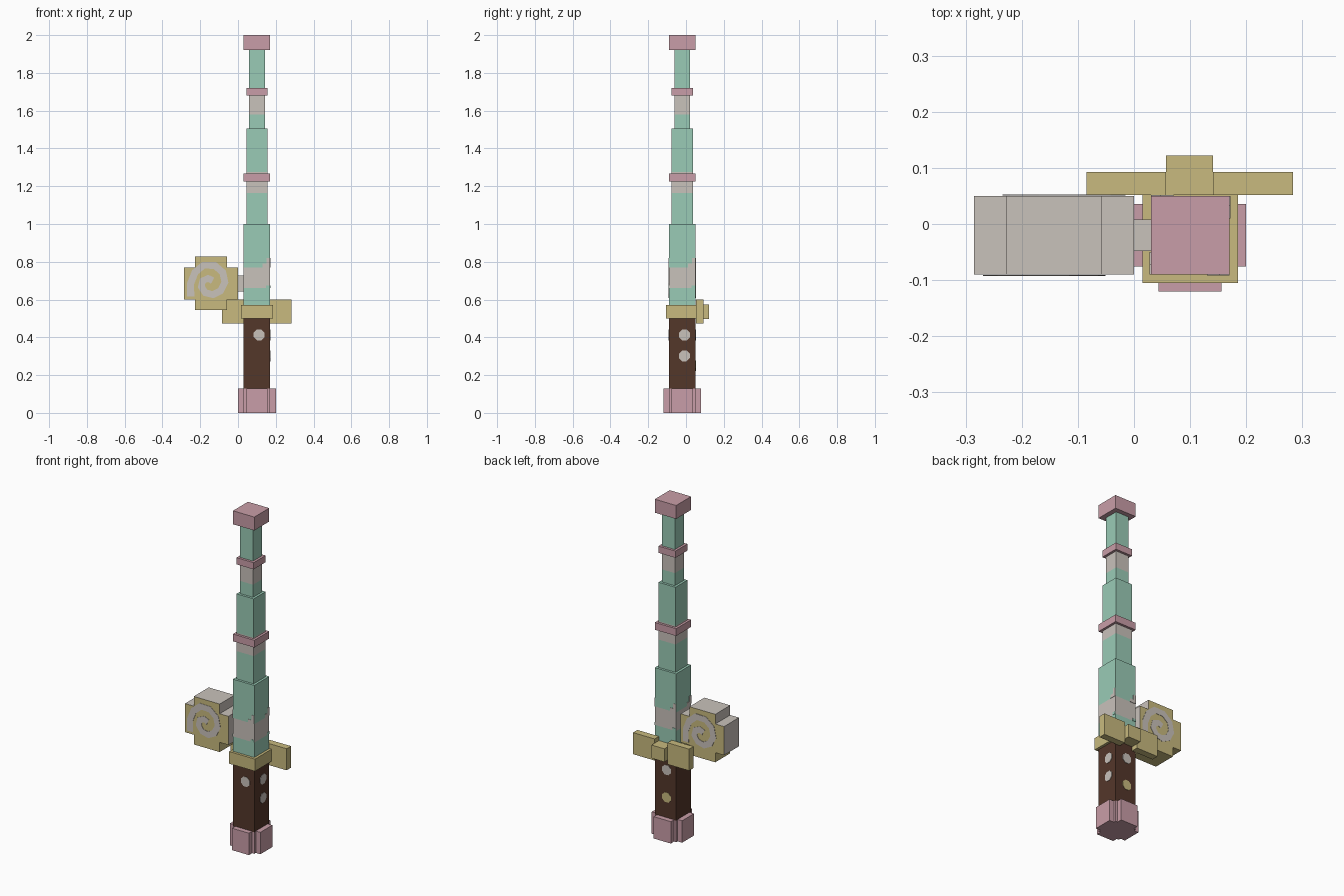
import bpy, bmesh, math
from mathutils import Vector, Matrix

if "Cube" in bpy.data.objects:
    bpy.data.objects.remove(bpy.data.objects["Cube"])


def material(name, rgb):
    lin = [((c / 255 + 0.055) / 1.055) ** 2.4 for c in rgb] + [1]
    m = bpy.data.materials.new(name)
    m.use_nodes = True
    m.diffuse_color = lin
    m.node_tree.nodes["Principled BSDF"].inputs["Base Color"].default_value = lin
    return m


PINK = material("dusty pink", (201, 158, 168))
GREEN = material("pale green", (154, 203, 182))
GREY = material("warm grey", (201, 194, 187))
GOLD = material("soft gold", (200, 186, 126))
BROWN = material("dark brown", (84, 55, 42))
CX, CY = 0.1, -0.02          # axis of the shaft


def finish(name, bm, *mats):
    bmesh.ops.recalc_face_normals(bm, faces=bm.faces)
    me = bpy.data.meshes.new(name)
    bm.to_mesh(me)
    bm.free()
    for m in mats:
        me.materials.append(m)
    ob = bpy.data.objects.new(name, me)
    bpy.context.collection.objects.link(ob)
    return ob


def box_mesh(x, y, z):
    bm = bmesh.new()
    bmesh.ops.create_cube(bm, size=1)
    for v in bm.verts:
        v.co = [(a + b) / 2 + (b - a) * c for (a, b), c in zip((x, y, z), v.co)]
    return bm


def box(name, x, y, z, mat):
    return finish(name, box_mesh(x, y, z), mat)


def column(name, hx, hy, z0, z1, mat, band=None):
    """Box on the shaft axis, with an optional grey band cut into its sides."""
    bm = box_mesh((CX - hx, CX + hx), (CY - hy, CY + hy), (z0, z1))
    for z in band or ():
        bmesh.ops.bisect_plane(bm, geom=bm.verts[:] + bm.edges[:] + bm.faces[:],
                               plane_co=(0, 0, z), plane_no=(0, 0, 1))
    if band:
        for f in bm.faces:
            f.material_index = int(band[0] < f.calc_center_median().z < band[1])
    return finish(name, bm, mat, GREY)


def side_plate(name, side, half, outline, mat):
    """Thin plate on a shaft side: 0 front, 1 left, 2 back, 3 right."""
    bm = bmesh.new()
    face = bm.faces.new([bm.verts.new((u, -half - 0.002, z)) for u, z in outline])
    new = bmesh.ops.extrude_face_region(bm, geom=[face])["geom"]
    for v in new:
        if isinstance(v, bmesh.types.BMVert):
            v.co.y += 0.003
    bm.transform(Matrix.Translation((CX, CY, 0)) @ Matrix.Rotation(side * math.pi / 2, 4, "Z"))
    return finish(name, bm, mat)


# Pommel: a cross of two blocks around a core
column("pommel_wide", 0.1, 0.056, 0, 0.13, PINK)
column("pommel_deep", 0.056, 0.1, 0, 0.13, PINK)
column("pommel_core", 0.07, 0.07, 0, 0.128, PINK)

# Grip, collar, telescoping shaft, rings and cap
column("grip", 0.07, 0.07, 0.128, 0.5, BROWN)
column("collar", 0.085, 0.085, 0.5, 0.572, GOLD)
column("lower_shaft", 0.07, 0.07, 0.572, 1.0, GREEN, (0.66, 0.77))
column("middle_shaft", 0.056, 0.056, 1.0, 1.505, GREEN, (1.165, 1.275))
column("upper_shaft", 0.042, 0.042, 1.505, 1.92, GREEN, (1.58, 1.7))
column("lower_ring", 0.07, 0.07, 1.225, 1.268, PINK)
column("upper_ring", 0.056, 0.056, 1.68, 1.72, PINK)
column("cap", 0.07, 0.07, 1.92, 2.0, PINK)

# Jagged ends of the lower grey band
for s in range(4):
    side_plate("band_step_top", s, 0.07,
               [(0.03, 0.77), (0.07, 0.77), (0.07, 0.82), (0.052, 0.82), (0.052, 0.79), (0.03, 0.79)], GREY)
    side_plate("band_step_bottom", s, 0.07,
               [(0.048, 0.66), (0.07, 0.66), (0.07, 0.675), (0.048, 0.675)], GREEN)

# Round studs on the grip
for side, u, z, mat in ((0, 0.012, 0.413, GREY), (1, 0.012, 0.413, GREY), (1, 0.012, 0.302, GREY),
                        (2, 0.008, 0.413, GREY), (2, 0.008, 0.25, GOLD)):
    ring = [(u + 0.031 * math.cos(a), z + 0.031 * math.sin(a))
            for a in (math.pi * (k + 0.5) / 4 for k in range(8))]
    side_plate("grip_stud", side, 0.07, ring, mat)

# Cross guard on the back
box("guard_centre", (0.057, 0.141), (0.052, 0.122), (0.497, 0.575), GOLD)
box("guard_left_wing", (0.141, 0.283), (0.052, 0.093), (0.472, 0.6), GOLD)
box("guard_right_wing", (-0.085, 0.057), (0.052, 0.093), (0.472, 0.6), GOLD)

# Reel: stepped round block, gold faces and underside, grey rim
WX, WZ = -0.1425, 0.686
quarter = [(0.1425, 0.085), (0.085, 0.085), (0.085, 0.1425)]
outline = []
for sx, sz in ((1, 1), (-1, 1), (-1, -1), (1, -1)):
    pts = quarter if sx * sz > 0 else quarter[::-1]
    outline += [(WX + sx * x, WZ + sz * z) for x, z in pts]
bm = bmesh.new()
face = bm.faces.new([bm.verts.new((x, -0.09, z)) for x, z in outline])
for v in bmesh.ops.extrude_face_region(bm, geom=[face])["geom"]:
    if isinstance(v, bmesh.types.BMVert):
        v.co.y = 0.05
bm.normal_update()
for f in bm.faces:
    f.material_index = int(abs(f.normal.y) < 0.5 and f.calc_center_median().z > WZ - 0.08)
finish("reel", bm, GOLD, GREY)
box("reel_axle", (-0.005, 0.035), (-0.048, 0.008), (0.643, 0.727), GREY)

# Spiral inlay on both reel faces, as a thin ribbon
path = [Vector(p) for p in ((-0.108, -0.07), (-0.108, 0.0), (-0.085, 0.058), (-0.04, 0.096), (0.02, 0.094),
                            (0.062, 0.058), (0.073, 0.005), (0.05, -0.04), (0.01, -0.06), (-0.03, -0.05),
                            (-0.052, -0.018), (-0.044, 0.014), (-0.015, 0.026), (0.008, 0.014))]
for name, y, flip in (("front_spiral", -0.0915, 1), ("back_spiral", 0.0515, -1)):
    bm = bmesh.new()
    rows = []
    for i, p in enumerate(path):
        t = (path[min(i + 1, len(path) - 1)] - path[max(i - 1, 0)]).normalized()
        n = Vector((-t.y, t.x)) * 0.019
        rows.append([bm.verts.new((WX + flip * q.x, y, WZ + q.y)) for q in (p - n, p + n)])
    for a, b in zip(rows, rows[1:]):
        bm.faces.new((a[0], a[1], b[1], b[0]))
    ob = finish(name, bm, GREY)
    mod = ob.modifiers.new("thickness", "SOLIDIFY")
    mod.thickness, mod.offset = 0.002, 0
